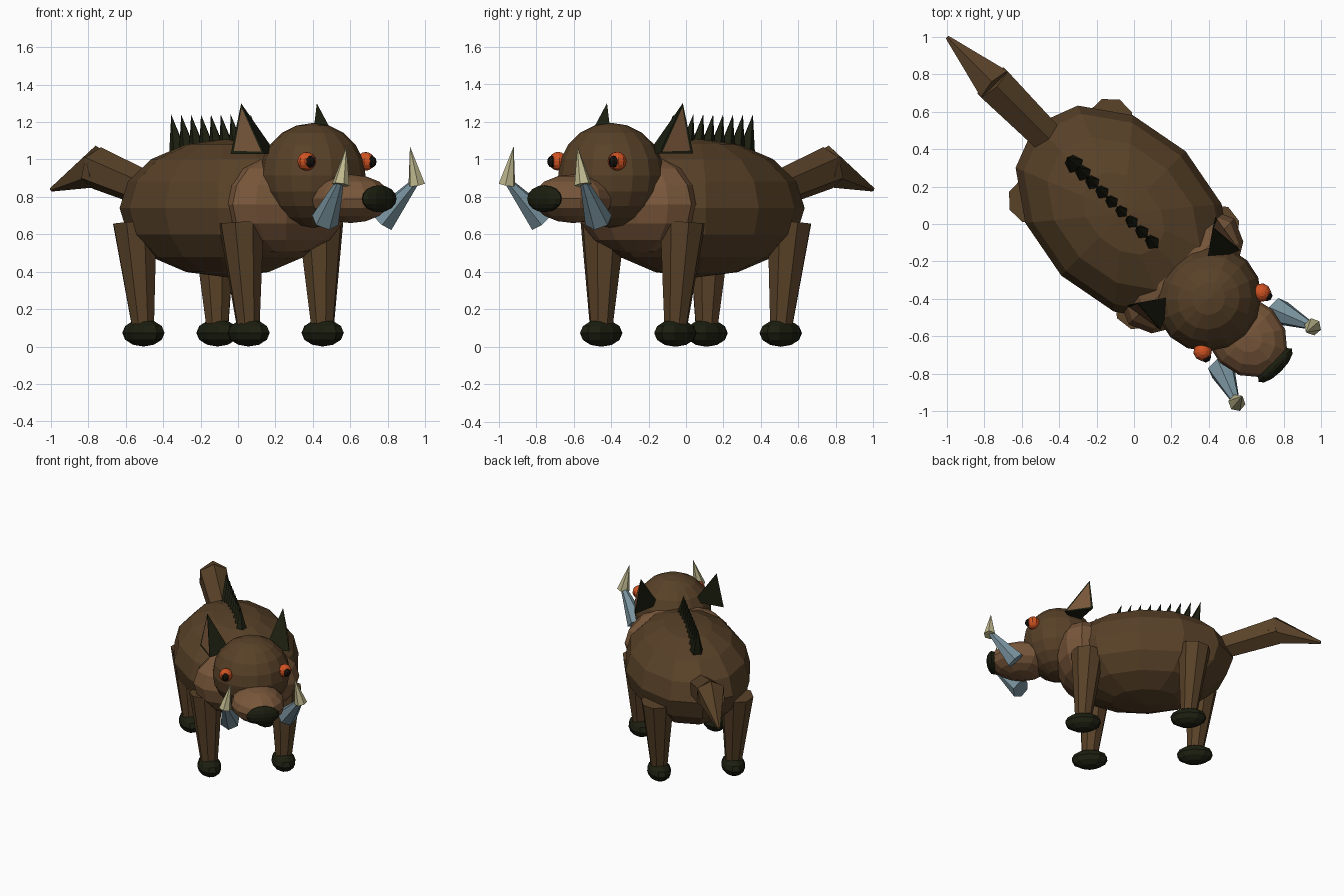
import bpy, bmesh, math
from mathutils import Matrix, Vector

if "Cube" in bpy.data.objects:
    bpy.data.objects.remove(bpy.data.objects["Cube"])

# Parts are laid out with x forward, y to the animal's left, then turned diagonally
TURN = Matrix.Rotation(math.radians(-45), 4, 'Z')


def make_material(name, color):
    m = bpy.data.materials.new(name)
    m.use_nodes = True
    m.diffuse_color = (*color, 1)
    m.node_tree.nodes["Principled BSDF"].inputs["Base Color"].default_value = (*color, 1)
    return m


HIDE = make_material("brown hide", (0.098, 0.053, 0.021))
LIGHT = make_material("light brown", (0.19, 0.095, 0.043))
DARK = make_material("dark bristle", (0.011, 0.013, 0.005))
ORANGE = make_material("orange eye", (0.62, 0.085, 0.016))
PUPIL = make_material("black pupil", (0.008, 0.006, 0.004))
STEEL = make_material("blue grey tusk", (0.19, 0.29, 0.34))
CREAM = make_material("cream tusk tip", (0.52, 0.48, 0.27))


def finish(bm, name, *mats):
    bmesh.ops.recalc_face_normals(bm, faces=bm.faces)
    bm.transform(TURN)
    mesh = bpy.data.meshes.new(name)
    bm.to_mesh(mesh)
    bm.free()
    for m in mats:
        mesh.materials.append(m)
    ob = bpy.data.objects.new(name, mesh)
    bpy.context.collection.objects.link(ob)
    return ob


def ball(name, center, radii, mat, segs=12, rings=8):
    bm = bmesh.new()
    bmesh.ops.create_uvsphere(bm, u_segments=segs, v_segments=rings, radius=1)
    bm.transform(Matrix.Translation(center) @ Matrix.Diagonal((*radii, 1)))
    return finish(bm, name, mat)


def cone(name, start, end, r1, r2, mat, sides=6):
    a, b = Vector(start), Vector(end)
    d = b - a
    bm = bmesh.new()
    bmesh.ops.create_cone(bm, cap_ends=True, segments=sides, radius1=r1,
                          radius2=r2, depth=d.length)
    turn = d.to_track_quat('Z', 'Y').to_matrix().to_4x4()
    bm.transform(Matrix.Translation((a + b) / 2) @ turn)
    bmesh.ops.remove_doubles(bm, verts=bm.verts, dist=0.0001)
    return finish(bm, name, mat)


# Ear: three-sided spike with a light panel inset on its outer face
def ear(name, s):
    back, front, inner, tip = [(0.28, 0.335, 1.03), (0.50, 0.30, 1.03),
                               (0.42, 0.13, 1.03), (0.31, 0.286, 1.30)]
    bm = bmesh.new()
    b, f, i, t = [bm.verts.new((x, y * s, z)) for x, y, z in (back, front, inner, tip)]
    panel = bm.faces.new((b, f, t))
    for tri in ((f, i, t), (i, b, t), (b, i, f)):
        bm.faces.new(tri)
    bmesh.ops.recalc_face_normals(bm, faces=bm.faces)
    bmesh.ops.inset_individual(bm, faces=[panel], thickness=0.025)
    panel.material_index = 1
    finish(bm, name, DARK, LIGHT)


# Trunk, head and snout
ball("body", (-0.08, 0, 0.74), (0.67, 0.47, 0.37), HIDE)
ball("chest", (0.36, 0, 0.76), (0.24, 0.40, 0.27), LIGHT)
ball("head", (0.565, 0, 0.915), (0.275, 0.29, 0.28), HIDE, 16, 10)
ball("snout", (0.85, 0, 0.79), (0.24, 0.20, 0.13), LIGHT)
ball("nose", (1.068, 0, 0.79), (0.045, 0.125, 0.072), DARK)

# Bent tail
cone("tail_base", (-0.62, 0, 0.82), (-1.07, 0, 0.955), 0.095, 0.115, HIDE)
cone("tail_tip", (-1.04, 0, 0.965), (-1.41, 0, 0.84), 0.115, 0.012, HIDE)

# Bristles along the spine, leaning back
for n in range(9):
    u = -0.45 + 0.075 * n
    cone(f"bristle_{n + 1}", (u, 0, 1.03), (u - 0.055, 0, 1.24), 0.052, 0, DARK, 5)

# Paired parts
for side, s in (("left", 1), ("right", -1)):
    for pos, top, foot in (("front", 0.325, 0.36), ("rear", -0.48, -0.435)):
        cone(f"{pos}_{side}_leg", (foot, 0.28 * s, 0.08), (top, 0.30 * s, 0.665),
             0.06, 0.125, HIDE, 8)
        ball(f"{pos}_{side}_hoof", (foot, 0.28 * s, 0.073), (0.139, 0.09, 0.073), DARK, 10, 6)
    ball(f"{side}_eye", (0.742, 0.223 * s, 0.99), (0.05, 0.05, 0.05), ORANGE, 10, 8)
    ball(f"{side}_pupil", (0.778, 0.232 * s, 0.988), (0.025, 0.028, 0.032), PUPIL, 8, 6)
    cone(f"{side}_tusk", (0.875, 0.215 * s, 0.675), (1.06, 0.287 * s, 0.885), 0.075, 0.02, STEEL)
    cone(f"{side}_tusk_tip", (1.064, 0.287 * s, 0.865), (1.06, 0.24 * s, 1.07),
         0.047, 0, CREAM, 6)
    ear(f"{side}_ear", s)
